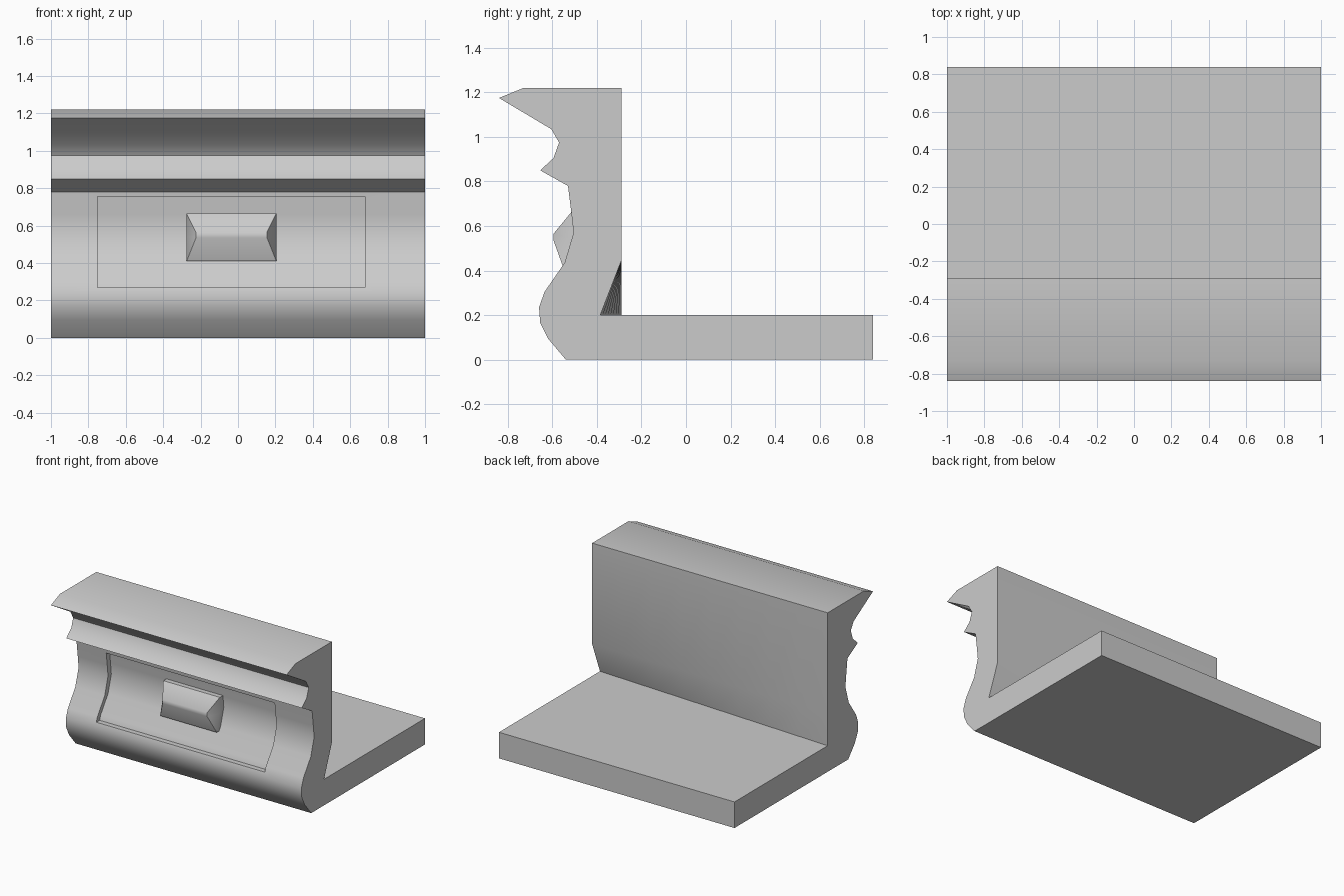
import bpy, bmesh, math

if "Cube" in bpy.data.objects:
    bpy.data.objects.remove(bpy.data.objects["Cube"])

# Front moulding outline (y, z), from the base up to the top
FRONT = [(-0.54, 0), (-0.62, 0.095), (-0.655, 0.165), (-0.66, 0.235), (-0.635, 0.305),
         (-0.545, 0.435), (-0.505, 0.57), (-0.515, 0.66), (-0.53, 0.78), (-0.655, 0.85),
         (-0.595, 0.905), (-0.57, 0.975), (-0.605, 1.035), (-0.84, 1.175), (-0.73, 1.22)]


def front_y(z):
    for (y0, z0), (y1, z1) in zip(FRONT, FRONT[1:]):
        if z0 <= z <= z1:
            return y0 + (y1 - y0) * (z - z0) / (z1 - z0)


def finish(bm, name):
    bmesh.ops.recalc_face_normals(bm, faces=bm.faces)
    me = bpy.data.meshes.new(name)
    bm.to_mesh(me)
    bm.free()
    ob = bpy.data.objects.new(name, me)
    bpy.context.collection.objects.link(ob)
    return ob


def loft(name, sections):
    """Skin matching (x, outline) sections and cap both ends."""
    bm = bmesh.new()
    rings = [[bm.verts.new((x, y, z)) for y, z in pts] for x, pts in sections]
    n = len(rings[0])
    for a, b in zip(rings, rings[1:]):
        for i in range(n):
            j = (i + 1) % n
            bm.faces.new((a[i], a[j], b[j], b[i]))
    bm.faces.new(rings[0])
    bm.faces.new(rings[-1])
    return finish(bm, name)


def smooth(ob, degrees):
    bpy.ops.object.select_all(action='DESELECT')
    ob.select_set(True)
    bpy.context.view_layer.objects.active = ob
    for m in list(ob.modifiers):
        bpy.ops.object.modifier_apply(modifier=m.name)
    bpy.ops.object.shade_smooth_by_angle(angle=math.radians(degrees))


# Moulded wall with floor slab; the undercut behind the wall deepens towards +x
sections = []
for i in range(9):
    t = i / 8
    back = [(-0.29, 1.22), (-0.29, 0.445), (-0.29 - 0.095 * t, 0.2), (0.84, 0.2), (0.84, 0)]
    sections.append((-1 + 2 * t, FRONT + back))
body = loft("moulded_wall_and_floor", sections)

# Recessed panel that follows the moulding
DEPTH = 0.04
heights = [0.27] + [z for _, z in FRONT if 0.27 < z < 0.755] + [0.755]
floor_line = [(front_y(z) + DEPTH, z) for z in heights]
outline = [(-0.9, 0.27)] + floor_line + [(-0.9, 0.755)]
cutter = loft("panel_cutter", [(-0.75, outline), (0.68, outline)])
cutter.hide_render = True
cutter.hide_set(True)
mod = body.modifiers.new("panel", 'BOOLEAN')
mod.operation = 'DIFFERENCE'
mod.solver = 'EXACT'
mod.object = cutter
smooth(body, 35)
bpy.data.objects.remove(cutter)

# Raised plaque with a hipped front
bm = bmesh.new()
X0, X1 = -0.275, 0.205
back_line = [(-0.48, 0.41), (-0.44, 0.545), (-0.45, 0.665)]
rim_line = [(-0.55, 0.41), (-0.518, 0.545), (-0.513, 0.665)]
left_b, right_b = [[bm.verts.new((x, *p)) for p in back_line] for x in (X0, X1)]
left, right = [[bm.verts.new((x, *p)) for p in rim_line] for x in (X0, X1)]
low = [bm.verts.new((x, -0.595, 0.535)) for x in (-0.225, 0.155)]
high = [bm.verts.new((x, -0.595, 0.565)) for x in (-0.225, 0.155)]
for k, (rim, rear) in enumerate(((left, left_b), (right, right_b))):
    for i in range(2):
        bm.faces.new((rim[i], rim[i + 1], rear[i + 1], rear[i]))
    bm.faces.new((rim[0], rim[1], low[k]))
    bm.faces.new((rim[1], high[k], low[k]))
    bm.faces.new((rim[1], rim[2], high[k]))
bm.faces.new((left[0], right[0], low[1], low[0]))
bm.faces.new((low[0], low[1], high[1], high[0]))
bm.faces.new((high[0], high[1], right[2], left[2]))
for i in (0, 2):
    bm.faces.new((left[i], right[i], right_b[i], left_b[i]))
for i in range(2):
    bm.faces.new((left_b[i], right_b[i], right_b[i + 1], left_b[i + 1]))
smooth(finish(bm, "raised_plaque"), 50)
